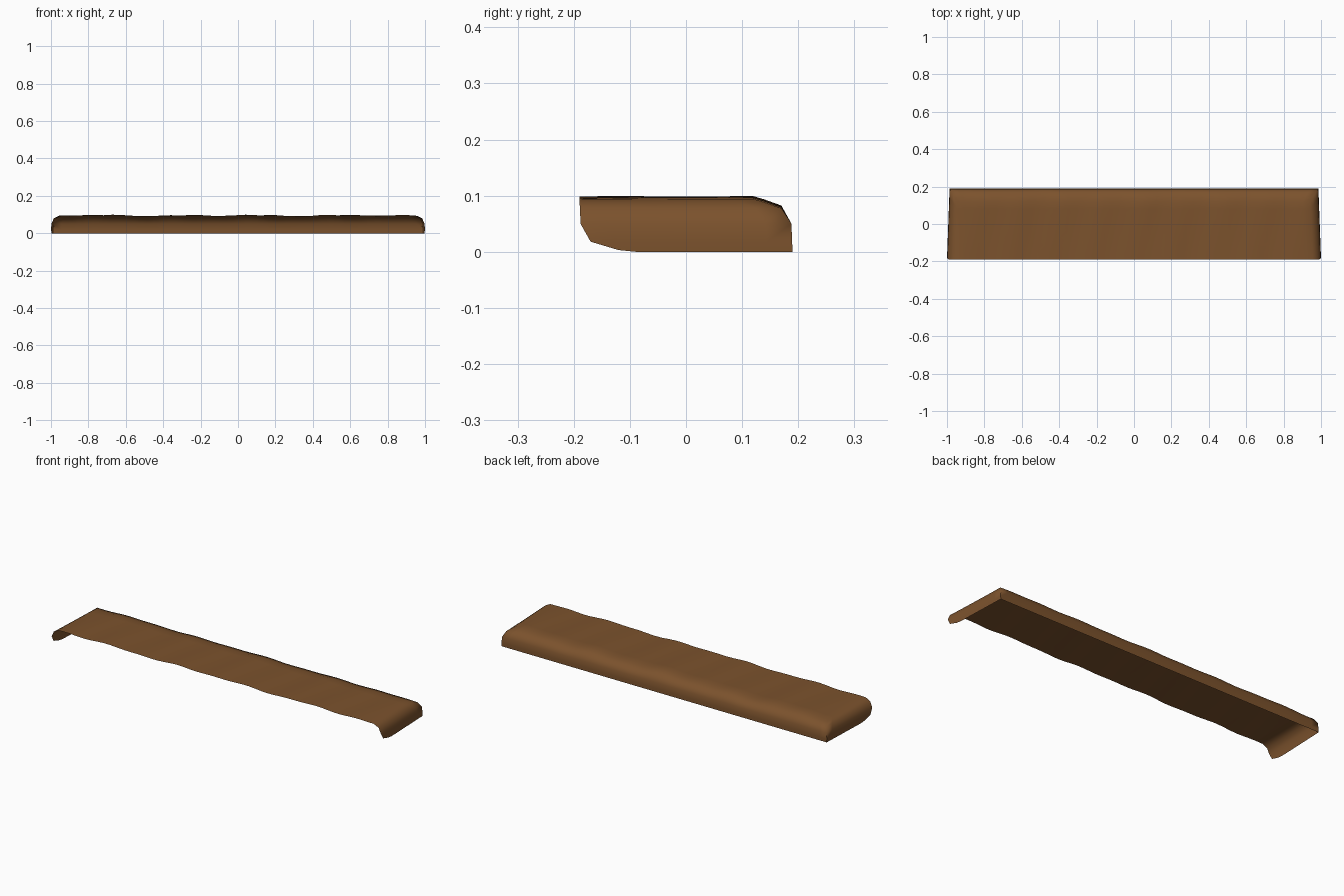
import bpy, bmesh, math

if "Cube" in bpy.data.objects:
    bpy.data.objects.remove(bpy.data.objects["Cube"])

# Level loops of the draped sheet: (z, half width, front y of flap, back y)
LEVELS = [
    (0.100, 0.955, -0.190, 0.120),
    (0.094, 0.968, -0.190, 0.140),
    (0.083, 0.985, -0.189, 0.170),
    (0.050, 0.998, -0.188, 0.188),
    (0.018, 1.000, -0.170, 0.189),
    (0.003, 1.000, -0.120, 0.190),
    (0.000, 1.000, -0.090, 0.190),
]
NX, NY = 48, 8


def taper(y):
    return 1 - 0.014 * (y + 0.19) / 0.38


def ripple(x, y):
    # gentle uneven dents in the top surface
    w = math.sin(16 * x + 5 * y) + 0.7 * math.sin(29 * x - 7 * y + 1) + 0.5 * math.sin(9 * x + 2)
    return -0.006 + 0.0026 * w


def point(level, i, j):
    z, hw, yf, yb = level
    y = yf + (yb - yf) * j / NY
    x = (2 * i / NX - 1) * hw * taper(y)
    fade = max(0, (z - 0.05) / 0.05)
    return x, y, z + fade * ripple(x, y)


bm = bmesh.new()

# Top panel
top = [[bm.verts.new(point(LEVELS[0], i, j)) for j in range(NY + 1)] for i in range(NX + 1)]
for i in range(NX):
    for j in range(NY):
        bm.faces.new((top[i][j], top[i + 1][j], top[i + 1][j + 1], top[i][j + 1]))

# Left flap, back wall and right flap as one rounded skirt, open at the front
path = [(0, j) for j in range(NY)] + [(i, NY) for i in range(NX)] + [(NX, j) for j in range(NY, -1, -1)]
ring = [top[i][j] for i, j in path]
for level in LEVELS[1:]:
    below = [bm.verts.new(point(level, i, j)) for i, j in path]
    for k in range(len(path) - 1):
        bm.faces.new((ring[k], ring[k + 1], below[k + 1], below[k]))
    ring = below

mesh = bpy.data.meshes.new("draped_cover")
bm.to_mesh(mesh)
bm.free()
cover = bpy.data.objects.new("draped_cover", mesh)
bpy.context.collection.objects.link(cover)
bpy.context.view_layer.objects.active = cover
cover.select_set(True)
bpy.ops.object.shade_smooth_by_angle(angle=math.radians(80))

# Brown leather colour
brown = bpy.data.materials.new("brown")
brown.diffuse_color = (0.2, 0.085, 0.026, 1)
brown.use_nodes = True
brown.node_tree.nodes["Principled BSDF"].inputs["Base Color"].default_value = brown.diffuse_color
mesh.materials.append(brown)
